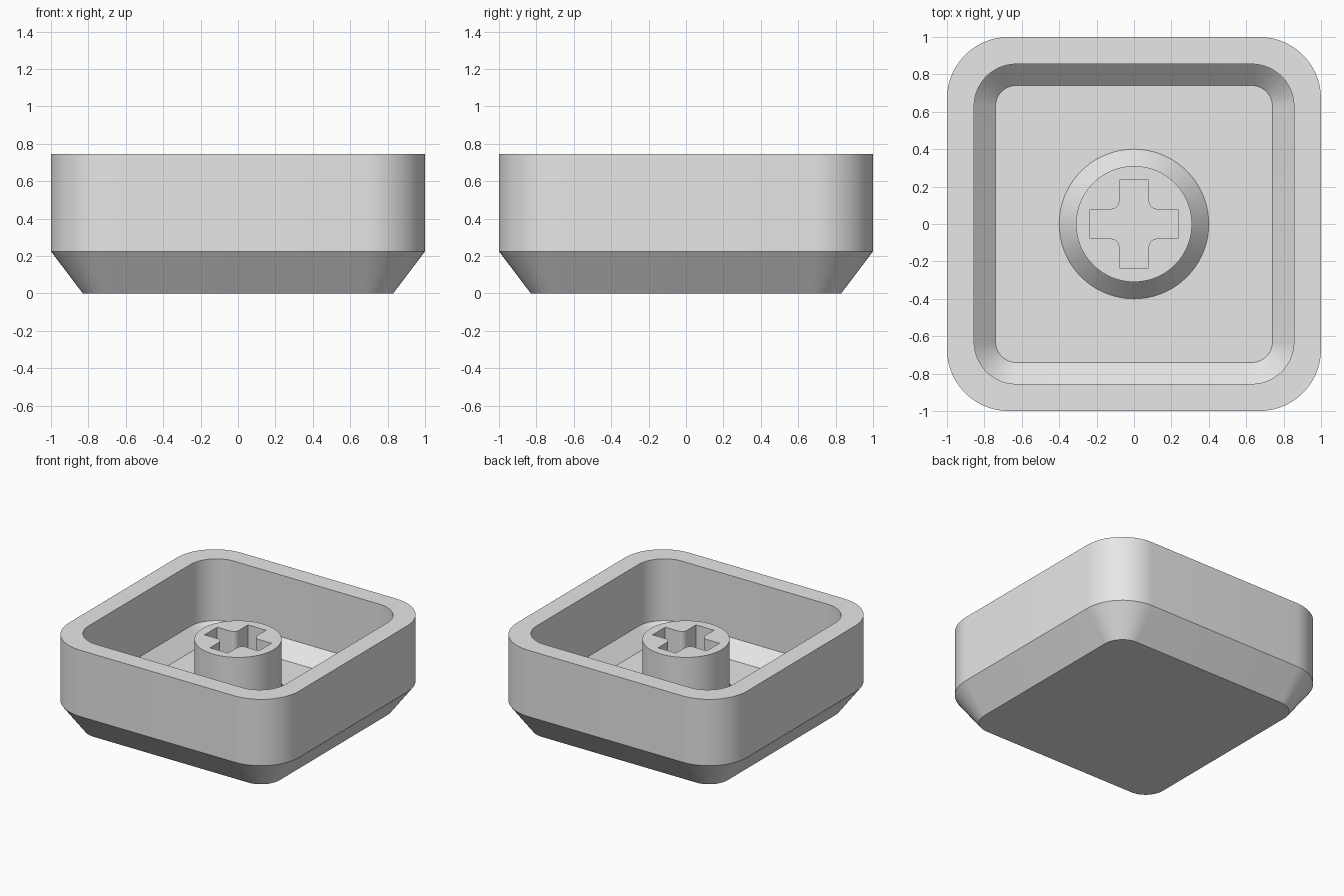
import bpy
import bmesh
from math import cos, sin, pi

cube = bpy.data.objects.get("Cube")
if cube:
    bpy.data.objects.remove(cube, do_unlink=True)

GREY = (0.8, 0.8, 0.8, 1.0)
plastic = bpy.data.materials.new("light grey plastic")
plastic.use_nodes = True
plastic.diffuse_color = GREY
plastic.node_tree.nodes["Principled BSDF"].inputs["Base Color"].default_value = GREY


def arc(cx, cy, radius, start, sweep, steps):
    return [(cx + radius * cos(start + sweep * i / steps),
             cy + radius * sin(start + sweep * i / steps)) for i in range(steps + 1)]


def rounded_square(half, radius):
    c = half - radius
    points = []
    for k, (sx, sy) in enumerate([(1, 1), (-1, 1), (-1, -1), (1, -1)]):
        points += arc(sx * c, sy * c, radius, k * pi / 2, pi / 2, 14)
    return points


def circle(radius):
    return arc(0, 0, radius, 0, 2 * pi, 72)[:-1]


def cross(length, width, fillet):
    # One arm end and one filleted inner corner, turned four times
    f = width + fillet
    quarter = [(length, -width), (length, width)] + arc(f, f, fillet, -pi / 2, -pi / 2, 6)
    points = []
    for _ in range(4):
        points += quarter
        quarter = [(-y, x) for x, y in quarter]
    return points


def add_ring(bm, points, z):
    return [bm.verts.new((x, y, z)) for x, y in points]


def bridge(bm, a, b):
    n = len(a)
    for i in range(n):
        j = (i + 1) % n
        bm.faces.new((a[i], a[j], b[j], b[i]))


def loft(bm, sections):
    rings = [add_ring(bm, points, z) for points, z in sections]
    for a, b in zip(rings, rings[1:]):
        bridge(bm, a, b)
    return rings


def ring_edges(bm, ring):
    return [bm.edges.get((v, ring[i - 1])) for i, v in enumerate(ring)]


def finish(bm, name):
    bmesh.ops.recalc_face_normals(bm, faces=bm.faces)
    mesh = bpy.data.meshes.new(name)
    bm.to_mesh(mesh)
    bm.free()
    mesh.materials.append(plastic)
    obj = bpy.data.objects.new(name, mesh)
    bpy.context.collection.objects.link(obj)
    bpy.ops.object.select_all(action="DESELECT")
    obj.select_set(True)
    bpy.context.view_layer.objects.active = obj
    bpy.ops.object.shade_smooth_by_angle(angle=pi / 6)


FLOOR = 0.15
STEM_TOP = 0.63

# Hollow shell: chamfered outside, flat rim, chamfered inside
bm = bmesh.new()
outer, inner = rounded_square(1, 0.33), rounded_square(0.855, 0.225)
rings = loft(bm, [
    (rounded_square(0.83, 0.16), 0),
    (outer, 0.225),
    (outer, 0.745),
    (inner, 0.745),
    (inner, 0.26),
    (rounded_square(0.74, 0.11), FLOOR),
])
bm.faces.new(rings[0])
bm.faces.new(rings[-1])
finish(bm, "shell")

# Round stem with a flared foot and a cross-shaped socket
bm = bmesh.new()
body = loft(bm, [
    (circle(0.4), FLOOR - 0.02),
    (circle(0.4), FLOOR),
    (circle(0.31), FLOOR + 0.1),
    (circle(0.31), STEM_TOP),
])
slot = cross(0.235, 0.078, 0.045)
socket = loft(bm, [(slot, STEM_TOP), (slot, FLOOR + 0.01)])
bm.faces.new(body[0])
bm.faces.new(socket[-1])
bmesh.ops.triangle_fill(bm, use_beauty=True, normal=(0, 0, 1),
                        edges=ring_edges(bm, body[-1]) + ring_edges(bm, socket[0]))
finish(bm, "stem")
